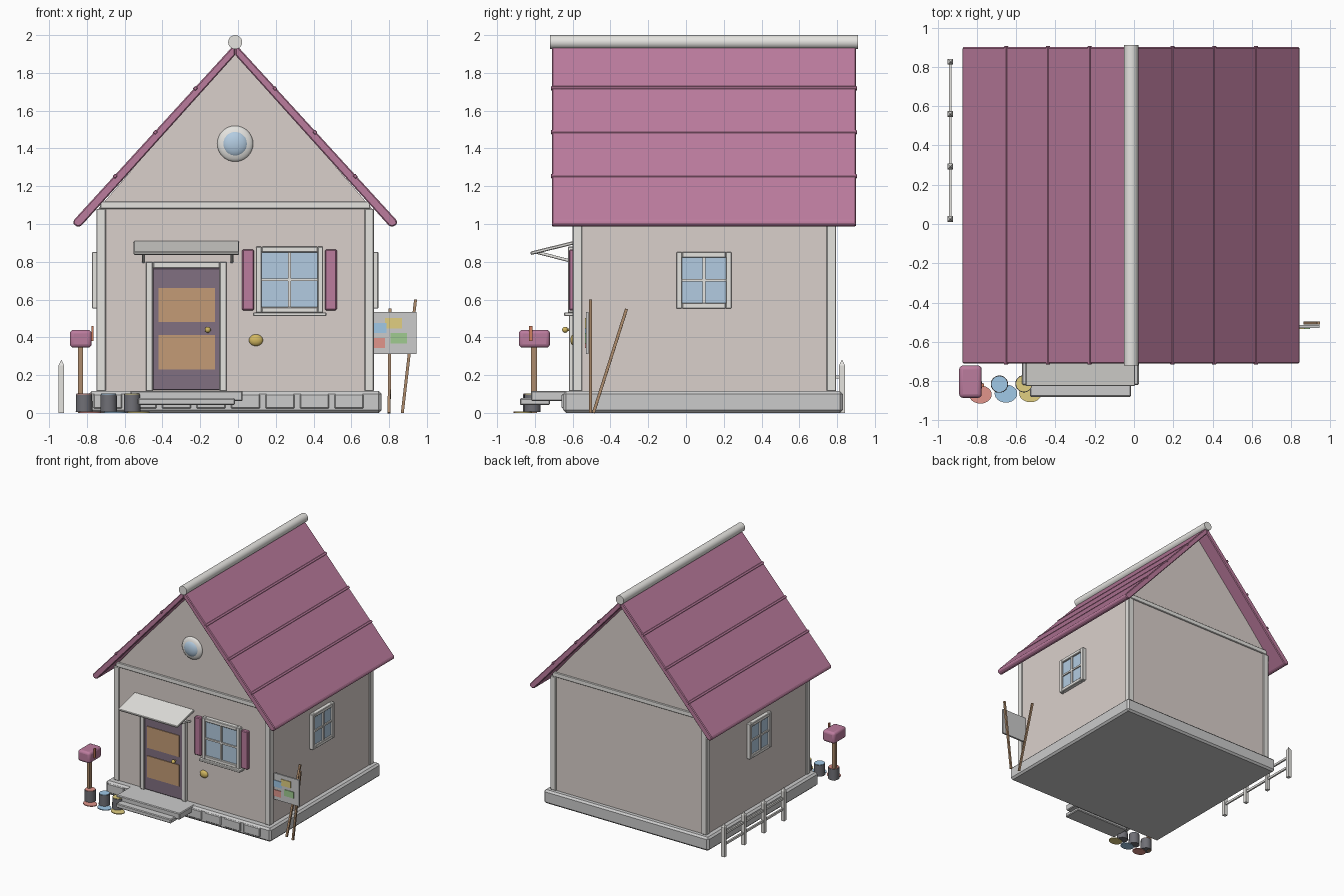
import bpy, bmesh
from math import pi, atan2
from mathutils import Matrix, Vector

if "Cube" in bpy.data.objects:
    bpy.data.objects.remove(bpy.data.objects["Cube"])

CX = -0.015                      # house centre line
I4 = Matrix.Identity(4)
mats = {}


def paint(ob, col):
    if col:
        if col not in mats:
            mats[col] = bpy.data.materials.new(col)
            mats[col].diffuse_color = (*COLORS[col], 1)
        ob.data.materials.append(mats[col])


COLORS = dict(wall=(.70, .63, .60), roof=(.50, .20, .34), door=(.22, .16, .22), tan=(.55, .33, .18),
              glass=(.45, .60, .75), gold=(.65, .48, .12), wood=(.42, .26, .15), trim=(.78, .77, .74),
              red=(.75, .30, .26), blue=(.35, .58, .80), yellow=(.75, .62, .22), green=(.35, .60, .28),
              bucket=(.16, .16, .18), flag=(.65, .22, .12))


def finish(name, bm, col=None, bevel=0, smooth=False, segs=1):
    bmesh.ops.recalc_face_normals(bm, faces=bm.faces)
    me = bpy.data.meshes.new(name)
    bm.to_mesh(me)
    bm.free()
    ob = bpy.data.objects.new(name, me)
    bpy.context.collection.objects.link(ob)
    paint(ob, col)
    if bevel:
        mod = ob.modifiers.new("bevel", 'BEVEL')
        mod.width, mod.segments = bevel, segs
    if smooth:
        bpy.context.view_layer.objects.active = ob
        ob.select_set(True)
        bpy.ops.object.shade_smooth_by_angle(angle=0.7)
        ob.select_set(False)
    return ob


def box(name, x, y, z, col=None, bevel=0, mat=I4, segs=1):
    """Box from (min, max) pairs."""
    bm = bmesh.new()
    c = Vector([(a + b) / 2 for a, b in (x, y, z)])
    s = [b - a for a, b in (x, y, z)]
    bmesh.ops.create_cube(bm, size=1, matrix=mat @ Matrix.Translation(c) @ Matrix.Diagonal((*s, 1)))
    return finish(name, bm, col, bevel, segs > 1, segs)


def cyl(name, a, b, r, col=None, n=24, r2=None, scale=(1, 1), turn=0):
    """Cylinder or cone between two points."""
    a, b = Vector(a), Vector(b)
    d = b - a
    m = (Matrix.Translation((a + b) / 2) @ d.to_track_quat('Z', 'Y').to_matrix().to_4x4()
         @ Matrix.Diagonal((*scale, 1, 1)) @ Matrix.Rotation(turn, 4, 'Z'))
    bm = bmesh.new()
    bmesh.ops.create_cone(bm, cap_ends=True, segments=n, radius1=r, radius2=r if r2 is None else r2,
                          depth=d.length, matrix=m)
    return finish(name, bm, col, smooth=n > 8)


def ball(name, c, r, col):
    bm = bmesh.new()
    bmesh.ops.create_uvsphere(bm, u_segments=32, v_segments=16, radius=1,
                              matrix=Matrix.Translation(c) @ Matrix.Diagonal((*r, 1)))
    return finish(name, bm, col, smooth=True)


def prism(name, pts, y0, y1, col=None, bevel=0):
    """Extrude an xz profile along y."""
    bm = bmesh.new()
    f = bm.faces.new([bm.verts.new((CX + x, y0, z)) for x, z in pts])
    g = bmesh.ops.extrude_face_region(bm, geom=[f])
    bmesh.ops.translate(bm, vec=(0, y1 - y0, 0), verts=[v for v in g['geom'] if isinstance(v, bmesh.types.BMVert)])
    return finish(name, bm, col, bevel)


def window(name, mat, w, h, b=0.03):
    """Framed four-pane window facing local -y, centred on the origin."""
    for s in (-1, 1):
        x = sorted((s * w, s * (w - b)))
        z = sorted((s * h, s * (h - b)))
        box(name + "_stile", x, (-.03, .02), (-h, h), "trim", .004, mat)
        box(name + "_rail", (-w + b, w - b), (-.03, .02), z, "trim", .004, mat)
    box(name + "_glass", (-w + b, w - b), (-.015, .02), (-h + b, h - b), "glass", 0, mat)
    box(name + "_muntin_v", (-.007, .007), (-.027, 0), (-h + b, h - b), "trim", 0, mat)
    box(name + "_muntin_h", (-w + b, w - b), (-.025, 0), (-.007, .007), "trim", 0, mat)


# Foundation and its front stones
box("foundation", (-.79, .76), (-.65, .83), (0, .115), None, .015)
for i in range(8):
    c = -.69 + i * .1825
    box("foundation_stone", (c - .077, c + .077), (-.658, -.62), (.022, .1), None, .006)

# House body with gables
prism("walls", [(-.725, .11), (.725, .11), (.725, 1.08), (0, 1.92), (-.725, 1.08)], -.59, .785, "wall")
# Corner boards, gable bands, skirting
for s in (-1, 1):
    x = sorted((CX + s * .735, CX + s * .685))
    for y in ((-.6, -.55), (.745, .795)):
        box("corner_board", x, y, (.115, 1.08), "trim", .004)
for y in ((-.6, -.57), (.765, .795)):
    box("gable_band", (CX - .715, CX + .715), y, (1.08, 1.12), "trim", .004)

# Roof slopes, shingle ribs and ridge cap
ang = atan2(.935, .855)
for s in (-1, 1):
    pts = [(0, 1.955), (.855, 1.02), (.858, 1.0), (.835, .985), (.815, .99), (0, 1.895)]
    prism("roof_slope", [(s * x, z) for x, z in pts], -.71, .90, "roof", .006)
    for t in (.213, .425, .638):
        m = Matrix.Translation((CX + s * t, .095, 1.953 - t * 1.094)) @ Matrix.Rotation(s * ang, 4, 'Y')
        box("roof_rib", (-.01, .01), (-.81, .81), (-.012, .006), "roof", .003, m)
cyl("ridge_cap", (CX, -.72, 1.963), (CX, .91, 1.963), .037, "trim", 32)

# Round gable window
ball("round_window_frame", (CX, -.59, 1.425), (.095, .03, .095), "trim")
ball("round_window_glass", (CX, -.595, 1.425), (.072, .035, .072), "glass")

# Windows
window("front_window", Matrix.Translation((.273, -.595, .705)), .178, .175)
box("window_sill", (.08, .468), (-.645, -.58), (.512, .532), "trim", .004)
for x in ((.022, .085), (.46, .523)):
    box("shutter", x, (-.62, -.58), (.543, .865), "roof", .006)
for s in (-1, 1):
    m = Matrix.Translation((CX + s * .728, .095, .702)) @ Matrix.Rotation(s * pi / 2, 4, 'Z')
    window("side_window", m, .146, .15)

# Door with frame, panels and knob
for x in ((-.488, -.45), (-.097, -.06)):
    box("door_jamb", x, (-.62, -.58), (.115, .80), "trim", .004)
box("door_head", (-.45, -.097), (-.62, -.58), (.767, .80), "trim", .004)
box("door", (-.452, -.095), (-.612, -.58), (.12, .767), "door", .004)
for z in ((.23, .412), (.48, .662)):
    box("door_panel", (-.422, -.123), (-.618, -.6), z, "tan")
ball("door_knob", (-.16, -.64, .44), (.016, .016, .016), "gold")
cyl("knob_stem", (-.16, -.60, .44), (-.16, -.64, .44), .006, "gold", 12)
ball("wall_plaque", (.095, -.592, .385), (.037, .02, .031), "gold")

# Awning and brackets
tilt = atan2(.055, .225)
m = Matrix.Translation((-.273, -.708, .873)) @ Matrix.Rotation(tilt, 4, 'X')
box("awning", (-.279, .279), (-.118, .118), (-.009, .009), "trim", .004, m)
for x in (-.5, -.033):
    cyl("awning_bracket", (x, -.595, .80), (x, -.79, .85), .008, "trim", 12)

# Porch steps
box("upper_step", (-.57, .025), (-.82, -.6), (.062, .116), None, .006)
box("lower_step", (-.53, -.015), (-.88, -.72), (.042, .078), None, .006)

# Mailbox
box("mailbox_post", (-.847, -.82), (-.82, -.79), (0, .36), "wood")
box("mailbox", (-.89, -.775), (-.885, -.72), (.345, .44), "roof", .02, segs=3)
box("mailbox_flag", (-.776, -.764), (-.83, -.813), (.38, .46), "flag")

# Paint buckets with spills
for x, y, c in ((-.815, -.82, "red"), (-.685, -.815, "blue"), (-.56, -.813, "yellow")):
    cyl("paint_bucket", (x, y, .004), (x, y, .098), .044, "bucket", r2=.043)
    cyl("paint_surface", (x, y, .09), (x, y, .102), .04, c)
    cyl("paint_spill", (x + .033, y - .048, 0), (x + .033, y - .048, .007), .05, c, scale=(1.15, .92))

# Colour-sample board on two wooden legs
cyl("board_leg_front", (.87, -.505, 0), (.94, -.505, .6), .011, "wood", 4, turn=pi / 4)
cyl("board_leg_back", (.80, -.49, 0), (.805, -.315, .55), .011, "wood", 4, turn=pi / 4)
box("sample_board", (.69, .945), (-.53, -.515), (.312, .535))
for x, z, c in ((.742, .45, "blue"), (.823, .475, "yellow"), (.733, .37, "red"), (.852, .395, "green")):
    box("colour_sample", (x - .044, x + .044), (-.535, -.525), (z - .027, z + .027), c)

# Little fence on the left side
for i in range(4):
    y = .025 + i * .267
    box("fence_picket", (-.95, -.92), (y - .015, y + .015), (0, .252), "trim")
    cyl("picket_tip", (-.935, y, .252), (-.935, y, .282), .021, "trim", 4, r2=0, turn=pi / 4)
for z in (.1, .19):
    box("fence_rail", (-.942, -.928), (.01, .84), (z - .009, z + .009), "trim")

for m in bpy.data.materials:
    if m.users and not m.is_grease_pencil:
        m.use_nodes = True
        m.node_tree.nodes["Principled BSDF"].inputs["Base Color"].default_value = m.diffuse_color
